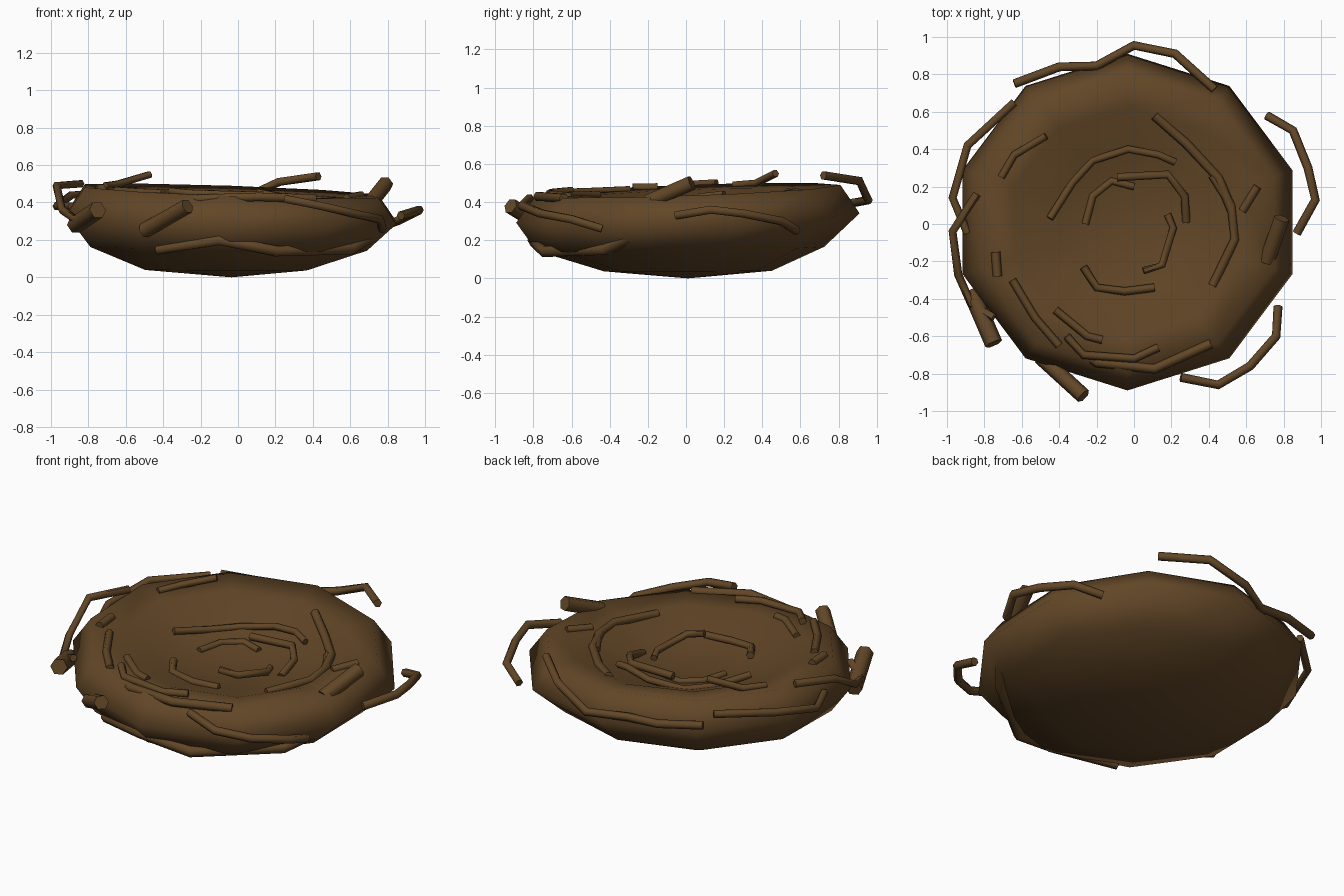
import bpy, bmesh, math
from mathutils import Vector

if "Cube" in bpy.data.objects:
    bpy.data.objects.remove(bpy.data.objects["Cube"])

brown = bpy.data.materials.new("bark brown")
brown.diffuse_color = (0.122, 0.062, 0.020, 1)
brown.use_nodes = True
brown.node_tree.nodes["Principled BSDF"].inputs["Base Color"].default_value = brown.diffuse_color

# bowl profile (radius, height): underside out to the belly, over the rim, into the hollow
OUTER = [(0.44, 0.038), (0.755, 0.155), (0.90, 0.315)]
INNER = [(0.80, 0.46), (0.62, 0.44), (0.36, 0.345), (0.0, 0.31)]
SHIFT = [(-0.03, 0.0), (-0.015, -0.04)]  # the underside leans to the front left
CX, CY = -0.035, 0.01


def tilt(x, y, z):
    """The rim rises a little to the back left."""
    return z + (0.035 * y - 0.035 * x) * min(1, z / 0.4)


def surface(x, y):
    """Height of the hollow under a point."""
    r = math.hypot(x - CX, y - CY)
    for (r1, z1), (r0, z0) in zip(INNER, INNER[1:]):
        if r >= r0:
            return tilt(x, y, z0 + (z1 - z0) * min(1, (r - r0) / (r1 - r0)))
    return INNER[-1][1]


def finish(bm, name, angle):
    bmesh.ops.recalc_face_normals(bm, faces=bm.faces)
    me = bpy.data.meshes.new(name)
    bm.to_mesh(me)
    bm.free()
    me.materials.append(brown)
    ob = bpy.data.objects.new(name, me)
    bpy.context.collection.objects.link(ob)
    bpy.ops.object.select_all(action='DESELECT')
    ob.select_set(True)
    bpy.context.view_layer.objects.active = ob
    bpy.ops.object.shade_smooth_by_angle(angle=math.radians(angle))
    return ob


def bridge(bm, a, b):
    n = len(a)
    for i in range(n):
        bm.faces.new((a[i], a[(i + 1) % n], b[(i + 1) % n], b[i]))


# ten-sided bowl
bm = bmesh.new()
rings = []
for i, (r, z) in enumerate(OUTER + INNER[:-1]):
    dx, dy = SHIFT[i] if i < len(SHIFT) else (0, 0)
    ring = []
    for k in range(10):
        a = math.radians(90 + 36 * k)
        x, y = CX + dx + 1.03 * r * math.cos(a), CY + dy + r * math.sin(a)
        ring.append(bm.verts.new((x, y, tilt(x, y, z))))
    rings.append(ring)
for a, b in zip(rings, rings[1:]):
    bridge(bm, a, b)
for ring, z in ((rings[0], 0.0), (rings[-1], INNER[-1][1])):
    c = bm.verts.new((CX, CY, z))
    for i in range(10):
        bm.faces.new((ring[i], ring[(i + 1) % 10], c))
finish(bm, "nest_bowl", 180)


def twig(name, radius, pts, sides=6):
    """Bent stick through the points; points without a height lie half sunk in the hollow."""
    ps = [Vector(p) if len(p) == 3 else Vector((*p, surface(*p) + radius * 0.2)) for p in pts]
    bm = bmesh.new()
    rings = []
    for i, p in enumerate(ps):
        d = (ps[min(i + 1, len(ps) - 1)] - ps[max(i - 1, 0)]).normalized()
        u = d.cross(Vector((0, 0, 1))).normalized()
        v = u.cross(d)
        rings.append([bm.verts.new(p + radius * (u * math.cos(t) + v * math.sin(t)))
                      for t in (2 * math.pi * k / sides for k in range(sides))])
    for a, b in zip(rings, rings[1:]):
        bridge(bm, a, b)
    bm.faces.new(rings[0])
    bm.faces.new(rings[-1])
    finish(bm, name, 62)


# sticks wrapped around the outside
twig("outer_twig_back", 0.024, [(-.64, .75, .42), (-.4, .84, .40), (-.2, .845, .39),
                                (0, .955, .41), (.22, .91, .51), (.43, .72, .54)])
twig("outer_twig_right", 0.024, [(.87, -.05, .33), (.97, .13, .36), (.93, .3, .34),
                                 (.85, .5, .30), (.71, .58, .25)])
twig("outer_twig_front_right", 0.024, [(.77, -.44, .26), (.76, -.6, .31), (.62, -.76, .34),
                                       (.45, -.86, .38), (.25, -.82, .42)])
twig("outer_twig_low_front", 0.032, [(.76, -.22, .25), (.6, -.42, .15), (.2, -.74, .14),
                                     (-.1, -.80, .20), (-.43, -.65, .15)])
twig("outer_twig_back_left", 0.022, [(-.64, .65, .45), (-.89, .42, .44), (-.97, .14, .38),
                                     (-.89, -.05, .38)])
twig("outer_twig_left", 0.022, [(-.84, .16, .50), (-.97, -.04, .49), (-.94, -.27, .36),
                                (-.87, -.43, .31), (-.75, -.5, .36)])
twig("stub_front", 0.042, [(-.5, -.71, .25), (-.27, -.92, .38)])
twig("stub_front_left", 0.048, [(-.87, -.36, .28), (-.75, -.64, .36)])
twig("stub_right", 0.042, [(.71, -.2, .40), (.79, .03, .50)])

# sticks resting on the rim
twig("rim_twig_front", 0.026, [(-.27, -.69, .41), (-.2, -.74, .42), (.11, -.775, .43),
                               (.41, -.64, .42)])
twig("rim_twig_front_inner", 0.022, [(-.36, -.6, .46), (-.27, -.7, .45), (0, -.72, .44),
                                     (.13, -.66, .44)])
twig("rim_twig_left", 0.02, [(-.71, .25, .49), (-.64, .37, .50), (-.47, .47, .55)])
twig("rim_twig_front_left", 0.022, [(-.65, -.3), (-.53, -.5), (-.4, -.65)])
twig("rim_chip_left", 0.025, [(-.74, -.15), (-.73, -.28)])
twig("rim_chip_right", 0.022, [(.58, .07), (.66, .2)])

# sticks lining the hollow
twig("inner_twig_back_right", 0.026, [(.11, .58), (.28, .43), (.45, .25), (.52, .08)])
twig("inner_twig_right", 0.024, [(.42, .26), (.52, .1), (.54, -.08), (.42, -.33)])
twig("inner_twig_centre_back", 0.022, [(-.09, .25, .38), (.18, .265, .39), (.27, .15, .37),
                                       (.28, .01, .33)])
twig("inner_twig_centre_left", 0.02, [(-.26, 0), (-.22, .15), (-.12, .23), (0, .2)])
twig("inner_twig_back", 0.02, [(-.45, .03, .40), (-.33, .22, .37), (-.22, .34, .37),
                               (-.03, .4, .40), (.13, .37, .42), (.22, .33, .40)])
twig("inner_twig_centre_right", 0.02, [(.18, .05, .34), (.21, -.02, .35), (.15, -.22, .39),
                                       (.05, -.25, .41)])
twig("inner_twig_centre_front", 0.022, [(-.27, -.23, .37), (-.2, -.34, .36),
                                        (-.05, -.36, .35), (.11, -.34, .35)])
twig("inner_twig_front_left", 0.022, [(-.42, -.46), (-.25, -.6), (-.17, -.62)])
